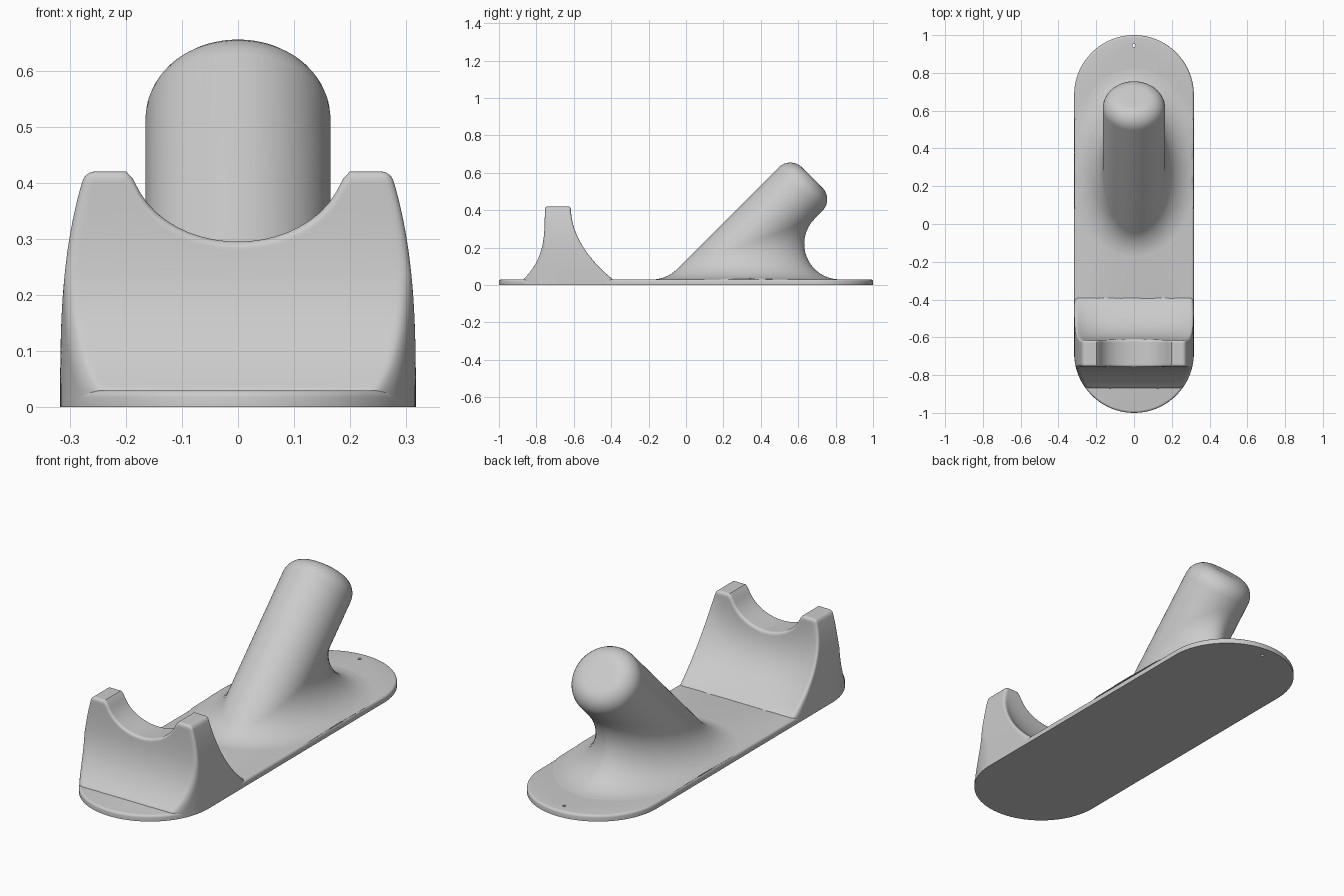
import bpy, bmesh
from math import sin, cos, pi, sqrt
from mathutils import Vector

if "Cube" in bpy.data.objects:
    bpy.data.objects.remove(bpy.data.objects["Cube"])

HALF_W, FLOOR = 0.317, 0.03
STRAIGHT = 1 - HALF_W

grey = bpy.data.materials.new("light_grey")
grey.use_nodes = True
grey.diffuse_color = (0.6, 0.6, 0.6, 1)
grey.node_tree.nodes["Principled BSDF"].inputs["Base Color"].default_value = (0.6, 0.6, 0.6, 1)


def finish(bm, name, angle):
    bmesh.ops.recalc_face_normals(bm, faces=bm.faces)
    mesh = bpy.data.meshes.new(name)
    bm.to_mesh(mesh)
    bm.free()
    mesh.materials.append(grey)
    obj = bpy.data.objects.new(name, mesh)
    bpy.context.collection.objects.link(obj)
    bpy.ops.object.select_all(action="DESELECT")
    obj.select_set(True)
    bpy.context.view_layer.objects.active = obj
    bpy.ops.object.shade_smooth_by_angle(angle=angle)
    return obj


def loft(rings, closed=False):
    """Skin a list of equal-length point rings."""
    bm = bmesh.new()
    loops = [[bm.verts.new(p) for p in ring] for ring in rings]
    pairs = list(zip(loops, loops[1:]))
    if closed:
        pairs.append((loops[-1], loops[0]))
    for a, b in pairs:
        n = len(a)
        for i in range(n):
            j = (i + 1) % n
            bm.faces.new((a[i], a[j], b[j], b[i]))
    if not closed:
        bm.faces.new(loops[-1])
    return bm


# Base plate: rounded slab with a soft top edge and a small through hole
N = 96
angles = [2 * pi * (i + 0.5) / N for i in range(N)]


def slab_ring(inset, z):
    r = HALF_W - inset
    return [(r * cos(a), (STRAIGHT if sin(a) > 0 else -STRAIGHT) + r * sin(a), z) for a in angles]


def hole_ring(z):
    return [(0.008 * cos(a), 0.945 + 0.008 * sin(a), z) for a in angles]


EDGE = 0.012
rim = [slab_ring(EDGE * (1 - sin(k * pi / 8)), FLOOR - EDGE * (1 - cos(k * pi / 8))) for k in range(5)]
finish(loft([hole_ring(0), hole_ring(FLOOR)] + rim + [slab_ring(0, 0)], closed=True),
       "base_plate", 0.7)

# Leaning peg: 45 degree rod with rounded tip, blended into the plate
ROD, BLEND, TIP = 0.165, 0.19, 0.088
axis = Vector((0, 1, 1)).normalized()
side, up = Vector((1, 0, 0)), Vector((0, -1, 1)).normalized()
tip = Vector((0, 0.675, 0.575))


def radial(a):
    return side * cos(a) + up * sin(a)


def blend_point(a, s):
    # Ball rolling between the rod and the plate
    c = tip + radial(a) * (ROD + BLEND)
    c += axis * ((FLOOR + BLEND - c.z) / axis.z)
    d = Vector((0, 0, -1)).slerp(-radial(a), s)
    p = c + d * BLEND
    p.x = max(-HALF_W + 0.001, min(HALF_W - 0.001, p.x))
    return p


def tip_ring(radius, back):
    return [tip - axis * back + radial(a) * radius for a in angles]


rings = [[blend_point(a, k / 16) for a in angles] for k in range(17)]
rings += [tip_ring(ROD - TIP * (1 - cos(k * pi / 16)), TIP * (1 - sin(k * pi / 16))) for k in range(9)]
rings += [tip_ring(0.04, 0), tip_ring(0.005, 0)]
finish(loft(rings), "leaning_peg", 0.9)

# Cradle: a gridded block shaped by front, side and plan curves
TOP = 0.42


def cradle_top(x):
    bowl = 0.509 - sqrt(max(0.214 ** 2 - x * x, 0))
    h = max(0, 0.03 - abs(bowl - TOP)) / 0.03
    return min(bowl, TOP) - h * h * 0.0075


def cradle_point(p):
    # Spread the grid towards the edges, then round them
    p = [sin(c * pi / 2) for c in p]
    radii = (0.06, 0.18, 0.08)
    d = [max(0, (abs(c) - 1 + r) / r) for c, r in zip(p, radii)]
    if p[2] < 0:
        d[2] = 0
    length = max(1, sqrt(sum(c * c for c in d)))
    u, v, t = [c if e == 0 else (1 if c > 0 else -1) * (1 - r + r * e / length)
               for c, r, e in zip(p, radii, d)]
    z = (t + 1) / 2 * cradle_top(u * 0.28)
    drop = min(1, max(0, (TOP - z) / (TOP - FLOOR)))
    front = -0.755 - 0.115 * drop ** 3.5
    back = -0.615 + 0.225 * drop ** (3.4 - 1.5 * abs(u) ** 3)
    y = front + (back - front) * (v + 1) / 2
    plan = sqrt(HALF_W ** 2 - max(0, -STRAIGHT - y) ** 2)
    return u * min(plan, HALF_W - 0.045 * (z / TOP) ** 3), y, z


bm = bmesh.new()
bmesh.ops.create_cube(bm, size=2)
bmesh.ops.subdivide_edges(bm, edges=bm.edges[:], cuts=41, use_grid_fill=True)
for vert in bm.verts:
    vert.co = cradle_point(vert.co)
finish(bm, "cradle", 0.7)
